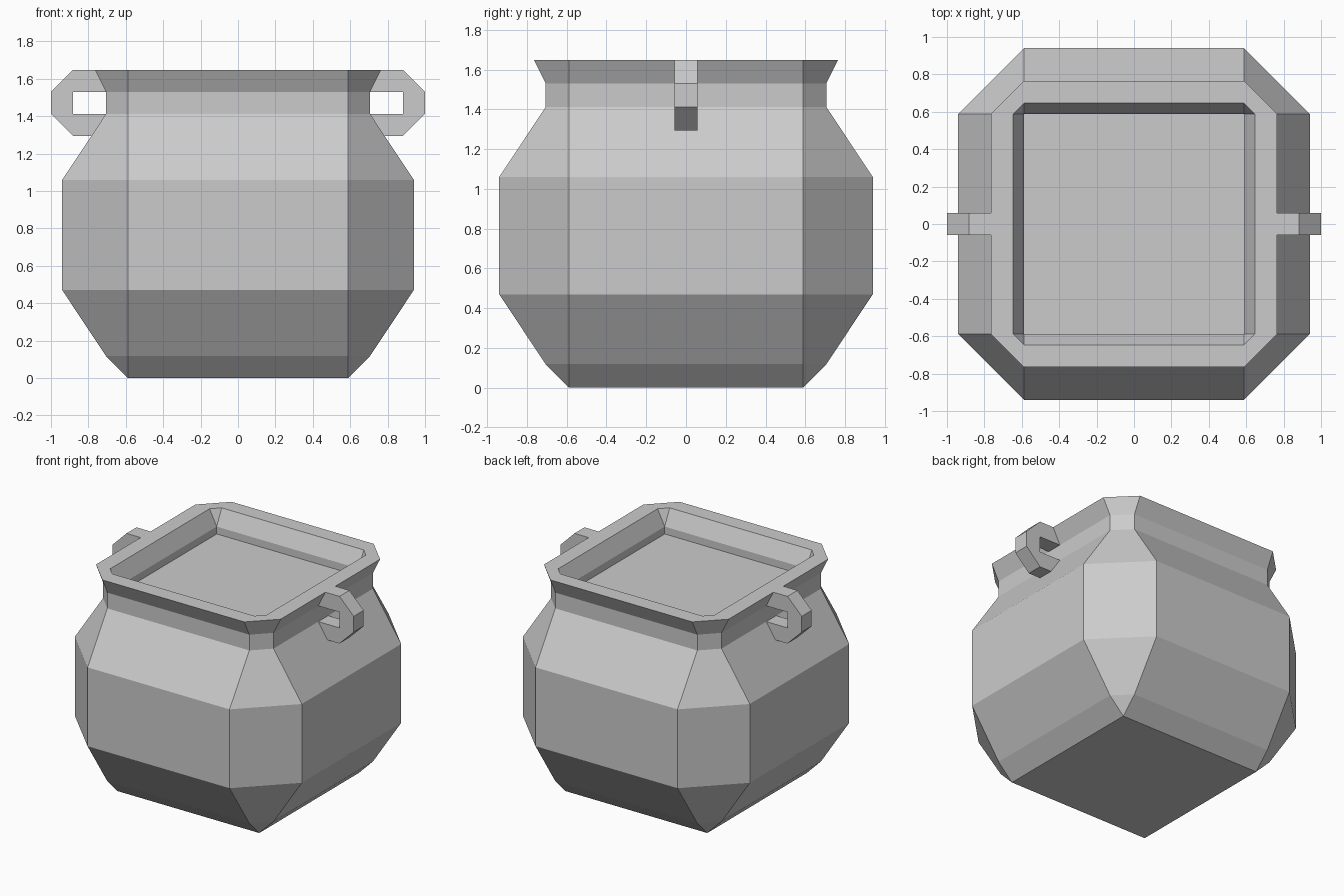
import bpy, bmesh

if "Cube" in bpy.data.objects:
    bpy.data.objects.remove(bpy.data.objects["Cube"])

CORE = 0.588   # half width of the flat part of each side
HALF = 0.059   # half thickness of the handles


def make_object(name, bm):
    bmesh.ops.remove_doubles(bm, verts=bm.verts, dist=0.0005)
    bmesh.ops.recalc_face_normals(bm, faces=bm.faces)
    mesh = bpy.data.meshes.new(name)
    bm.to_mesh(mesh)
    bm.free()
    obj = bpy.data.objects.new(name, mesh)
    bpy.context.collection.objects.link(obj)
    return obj


def ring(bm, r, z):
    """Square with chamfered corners, half width r."""
    c = CORE
    pts = [(c, -r), (r, -c), (r, c), (c, r), (-c, r), (-r, c), (-r, -c), (-c, -r)]
    return [bm.verts.new((x, y, z)) for x, y in pts]


def square(bm, z):
    c = CORE
    bm.faces.new([bm.verts.new(p) for p in
                  ((-c, -c, z), (c, -c, z), (c, c, z), (-c, c, z))])


# Pot body: outside from base to rim, then down inside to the filled level
profile = [(CORE, 0), (0.706, 0.118), (0.94, 0.47), (0.94, 1.06), (0.706, 1.412),
           (0.706, 1.53), (0.765, 1.648), (0.647, 1.648), (CORE, 1.53), (CORE, 1.475)]
bm = bmesh.new()
rings = [ring(bm, r, z) for r, z in profile]
for a, b in zip(rings, rings[1:]):
    for i in range(8):
        j = (i + 1) % 8
        bm.faces.new((a[i], a[j], b[j], b[i]))
square(bm, 0)
square(bm, 1.475)
bmesh.ops.dissolve_degenerate(bm, dist=0.0005, edges=bm.edges)
make_object("pot_body", bm)

# Handles: C-shaped strip, outer and inner outlines paired point by point
outer = [(0.765, 1.648), (0.882, 1.648), (1.0, 1.53), (1.0, 1.412), (0.882, 1.295), (0.783, 1.295)]
inner = [(0.706, 1.53), (0.882, 1.53), (0.882, 1.53), (0.882, 1.412), (0.882, 1.412), (0.706, 1.412)]
for side, label in ((1, "right"), (-1, "left")):
    bm = bmesh.new()
    outline = outer + [inner[i] for i in (5, 3, 1, 0)]
    face = bm.faces.new([bm.verts.new((side * x, -HALF, z)) for x, z in outline])
    ext = bmesh.ops.extrude_face_region(bm, geom=[face], use_keep_orig=True)
    moved = [v for v in ext["geom"] if isinstance(v, bmesh.types.BMVert)]
    bmesh.ops.translate(bm, verts=moved, vec=(0, 2 * HALF, 0))
    make_object("handle_" + label, bm)
